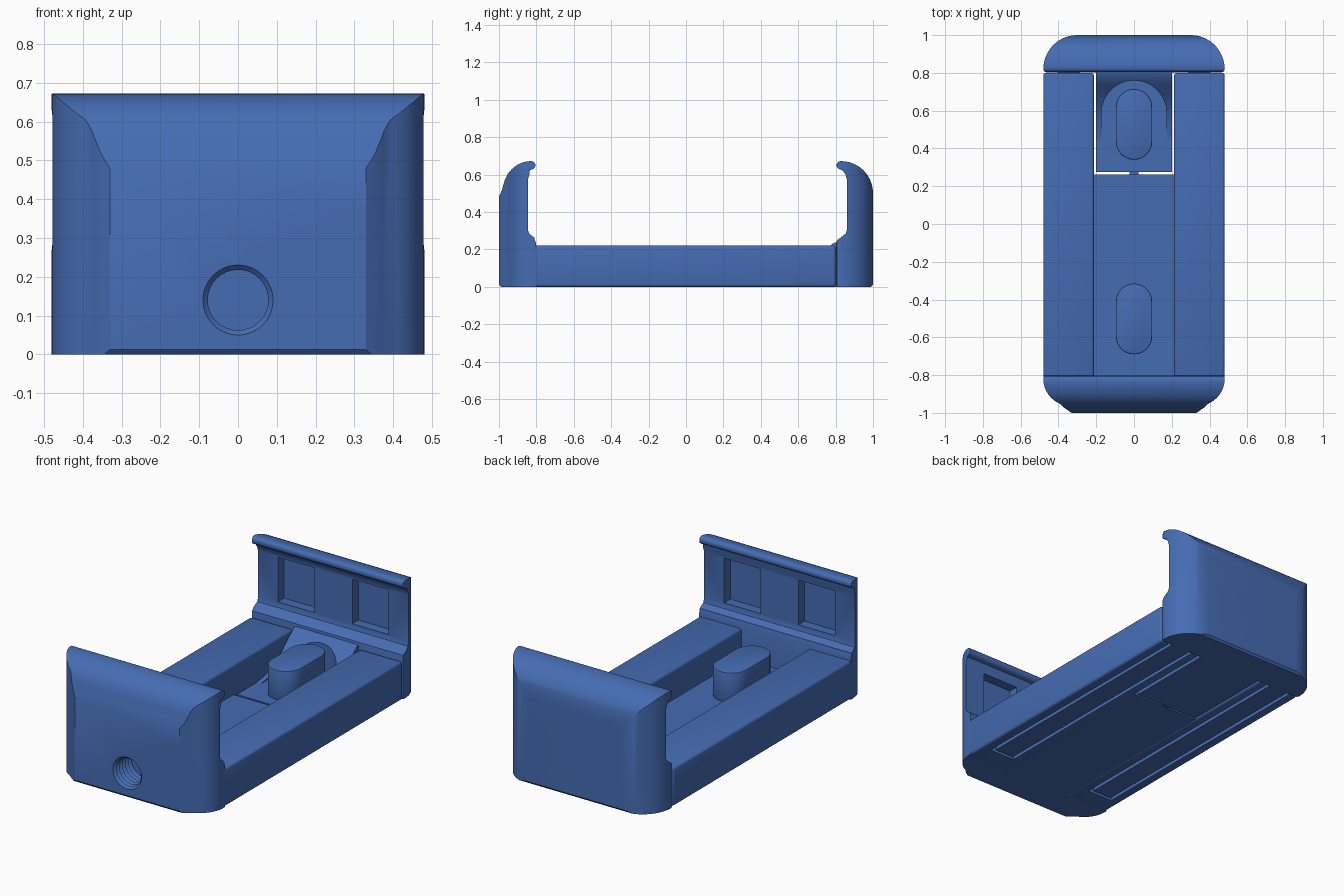
import bpy, bmesh, math
from mathutils import Vector

if "Cube" in bpy.data.objects:
    bpy.data.objects.remove(bpy.data.objects["Cube"])

blue = bpy.data.materials.new("blue_plastic")
blue.diffuse_color = (0.06, 0.15, 0.45, 1)
blue.use_nodes = True
blue.node_tree.nodes["Principled BSDF"].inputs["Base Color"].default_value = blue.diffuse_color
parts = []


def extrude(name, pts, axis, lo, hi):
    """Extrude a 2D outline along an axis: 'z' takes (x, y), 'x' takes (y, z)."""
    bm = bmesh.new()
    place = (lambda p, h: (p[0], p[1], h)) if axis == 'z' else (lambda p, h: (h, p[0], p[1]))
    face = bm.faces.new([bm.verts.new(place(p, lo)) for p in pts])
    res = bmesh.ops.extrude_face_region(bm, geom=[face])
    shift = Vector(place((0, 0), hi - lo))
    bmesh.ops.translate(bm, vec=shift, verts=[v for v in res["geom"] if isinstance(v, bmesh.types.BMVert)])
    return finish(name, bm)


def finish(name, bm):
    bmesh.ops.recalc_face_normals(bm, faces=bm.faces)
    me = bpy.data.meshes.new(name)
    bm.to_mesh(me)
    bm.free()
    ob = bpy.data.objects.new(name, me)
    me.materials.append(blue)
    bpy.context.collection.objects.link(ob)
    return ob


def box(name, x0, x1, y0, y1, z0, z1):
    return extrude(name, [(x0, y0), (x1, y0), (x1, y1), (x0, y1)], 'z', z0, z1)


def bake(ob):
    dg = bpy.context.evaluated_depsgraph_get()
    dg.update()
    ob.data = bpy.data.meshes.new_from_object(ob.evaluated_get(dg))
    ob.modifiers.clear()


def boolean(ob, cutter, op='DIFFERENCE'):
    m = ob.modifiers.new("cut", 'BOOLEAN')
    m.operation, m.object, m.solver = op, cutter, 'EXACT'
    bake(ob)
    bpy.data.objects.remove(cutter)


def bevel(ob, width, segs=2):
    m = ob.modifiers.new("bevel", 'BEVEL')
    m.width, m.segments, m.limit_method, m.angle_limit = width, segs, 'ANGLE', math.radians(40)
    bake(ob)


def arc(cx, cy, rx, ry, a0, a1, n):
    return [(cx + rx * math.cos(math.radians(a0 + (a1 - a0) * i / n)),
             cy + ry * math.sin(math.radians(a0 + (a1 - a0) * i / n))) for i in range(n + 1)]


def capsule(r, y0, y1, n=16):
    return arc(0, y1 - r, r, r, 0, 180, n) + arc(0, y0 + r, r, r, 180, 360, n)


def jaw(name, side, outer, plan, wall):
    """Clamp jaw: hooked side profile intersected with the plan outline, two inner pockets."""
    hook = arc(0.825, 0.65, 0.02, 0.022, 90, 250, 6)
    inner = [(0.835, 0.624), (wall - 0.008, 0.602), (wall, 0.575), (wall, 0.305), (wall - 0.006, 0.285),
             (wall - 0.035, 0.262), (0.808, 0.25), (0.803, 0.235), (0.803, 0.0)]
    prof = [(side * y, z) for y, z in outer + hook + inner]
    ob = extrude(name, prof, 'x', -0.6, 0.6)
    full = plan + [(-x, y) for x, y in reversed(plan)]
    boolean(ob, extrude("plan_cutter", [(x, side * y) for x, y in full], 'z', -0.1, 0.8), 'INTERSECT')
    for x in (-0.235, 0.235):
        ys = sorted((side * 0.7, side * (wall + 0.055)))
        boolean(ob, box("pocket_cutter", x - 0.115, x + 0.115, *ys, 0.315, 0.57))
    parts.append(ob)
    return ob


# Fixed front jaw with a flat nose and a threaded mounting hole
front = jaw("front_jaw", -1,
            [(0.99, 0), (1.0, 0.012), (1.0, 0.48), (0.985, 0.515)] + arc(0.83, 0.51, 0.15, 0.162, 15, 85, 9),
            [(0.48, 0.79), (0.48, 0.82)] + arc(0.33, 0.82, 0.15, 0.145, 10, 65, 7) + [(0.37, 0.973), (0.33, 1.0)], 0.845)
bm = bmesh.new()
rings, turns, seg = [], 13, 32
for i in range(turns + 1):
    y, r = -1.012 + i * 0.0135, (0.078 if i % 2 == 0 else 0.092)
    rings.append([bm.verts.new((r * math.cos(2 * math.pi * k / seg), y, 0.14 + r * math.sin(2 * math.pi * k / seg)))
                  for k in range(seg)])
for a, b in zip(rings, rings[1:]):
    for k in range(seg):
        bm.faces.new((a[k], a[(k + 1) % seg], b[(k + 1) % seg], b[k]))
bm.faces.new(rings[0])
bm.faces.new(rings[-1])
boolean(front, finish("thread_cutter", bm))

# Sliding back jaw with rounded corners
jaw("back_jaw", 1,
    [(0.99, 0), (1.0, 0.012), (1.0, 0.49)] + arc(0.83, 0.5, 0.17, 0.172, 5, 85, 10),
    [(0.465, 0.79), (0.465, 0.803), (0.476, 0.808), (0.48, 0.82)] + arc(0.3, 0.82, 0.18, 0.18, 6, 90, 12), 0.86)

# Hollow side rails, and the jaw's arms sliding inside them
for s, label in ((-1, "left"), (1, "right")):
    rail = box(label + "_rail", *sorted((s * 0.212, s * 0.48)), -0.83, 0.8, 0, 0.22)
    bevel(rail, 0.014, 3)
    boolean(rail, box("arm_cutter", *sorted((s * 0.265, s * 0.425)), -0.7, 0.9, -0.1, 0.185))
    arm = box(label + "_arm", *sorted((s * 0.285, s * 0.405)), -0.68, 0.82, 0, 0.168)
    parts.extend((rail, arm))

# Channel floor and the small tab joining it to the tongue
parts.append(box("channel_floor", -0.215, 0.215, -0.83, 0.262, 0, 0.05))
parts.append(box("break_tab", -0.025, 0.025, 0.25, 0.285, 0.005, 0.035))

# Tongue of the back jaw: plate plus a concave gusset hollowed around the peg
parts.append(box("tongue_plate", -0.2, 0.2, 0.274, 0.82, 0, 0.05))
gusset = extrude("tongue_gusset", [(0.45, 0.03), (0.45, 0.05), (0.53, 0.062), (0.61, 0.095), (0.68, 0.14),
                                   (0.74, 0.195), (0.79, 0.235), (0.82, 0.24), (0.82, 0.03)], 'x', -0.2, 0.2)
boolean(gusset, extrude("gusset_cutter", capsule(0.172, 0.2, 0.76), 'z', 0.0, 0.4))
parts.append(gusset)

# Rubber band pegs
for name, y0, y1 in (("front_peg", -0.69, -0.315), ("back_peg", 0.34, 0.715)):
    peg = extrude(name, capsule(0.096, y0, y1), 'z', 0.03, 0.218)
    bevel(peg, 0.006)
    parts.append(peg)

# Smooth curved faces, keep crisp edges
bpy.ops.object.select_all(action='DESELECT')
for ob in parts:
    ob.select_set(True)
bpy.context.view_layer.objects.active = parts[0]
bpy.ops.object.shade_smooth_by_angle(angle=math.radians(32))
